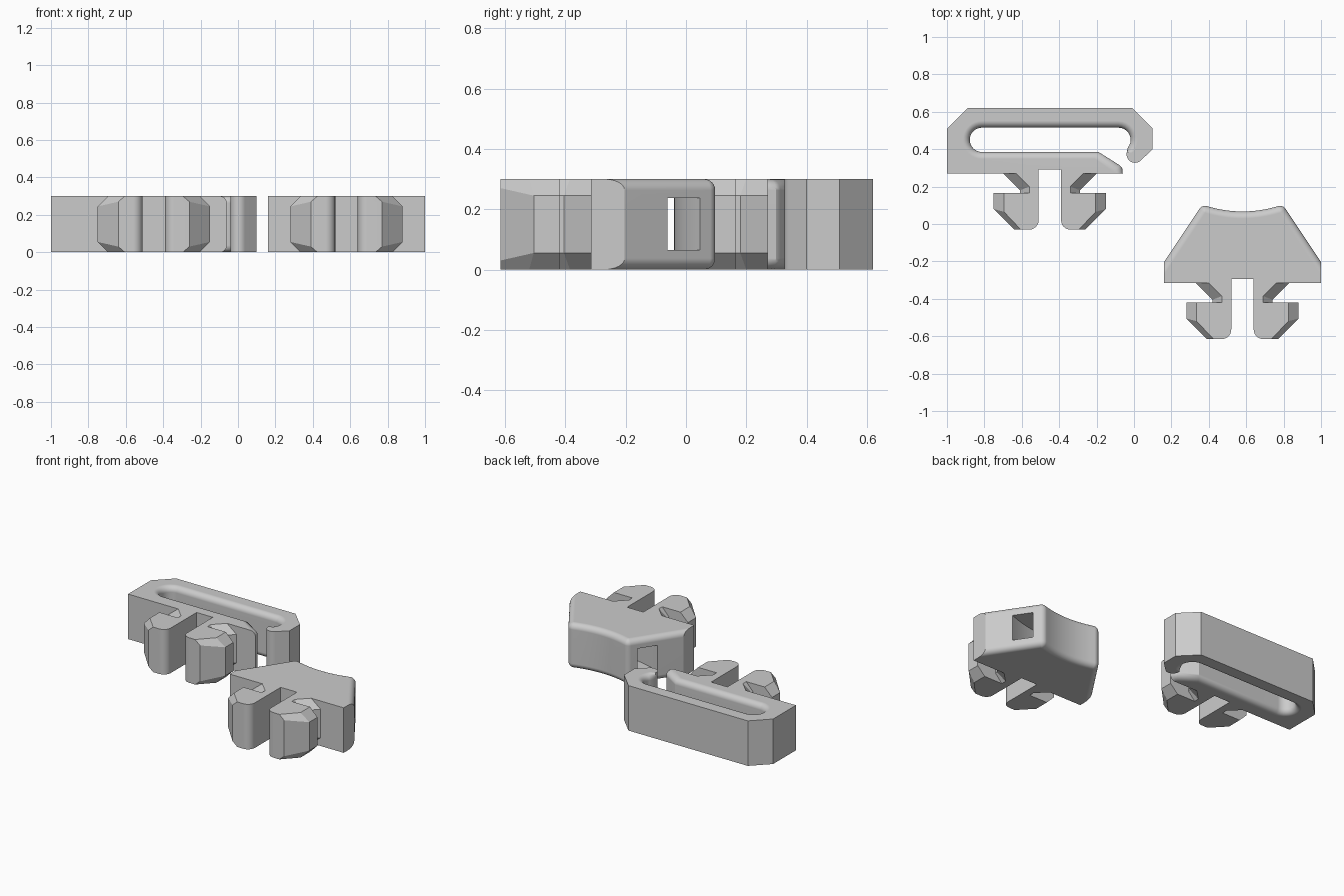
import bpy, bmesh
from math import sin, cos, pi, radians, sqrt

cube = bpy.data.objects.get("Cube")
if cube:
    bpy.data.objects.remove(cube, do_unlink=True)

H = 0.30        # height of every part
R = 0.037       # radius of the rounded edges

grey = bpy.data.materials.new("plain_grey")
grey.use_nodes = True
grey.diffuse_color = (0.6, 0.6, 0.6, 1)
grey.node_tree.nodes["Principled BSDF"].inputs["Base Color"].default_value = (0.6, 0.6, 0.6, 1)


def arc(cx, cy, r, a0, a1, n=10):
    """Points on an arc, angles in degrees."""
    angles = [radians(a0 + (a1 - a0) * i / n) for i in range(n + 1)]
    return [(cx + r * cos(a), cy + r * sin(a)) for a in angles]


def loft(name, layers):
    """Solid through rings of 3D points that all have the same count."""
    bm = bmesh.new()
    rings = [[bm.verts.new(p) for p in ring] for ring in layers]
    for low, high in zip(rings, rings[1:]):
        for i in range(len(low)):
            bm.faces.new((low[i - 1], low[i], high[i], high[i - 1]))
    bm.faces.new(rings[0])
    bm.faces.new(rings[-1])
    bmesh.ops.remove_doubles(bm, verts=bm.verts, dist=1e-5)
    bmesh.ops.recalc_face_normals(bm, faces=bm.faces)
    mesh = bpy.data.meshes.new(name)
    bm.to_mesh(mesh)
    bm.free()
    mesh.materials.append(grey)
    obj = bpy.data.objects.new(name, mesh)
    bpy.context.collection.objects.link(obj)
    return obj


def select(obj):
    bpy.ops.object.select_all(action='DESELECT')
    obj.select_set(True)
    bpy.context.view_layer.objects.active = obj


def smooth(obj):
    select(obj)
    bpy.ops.object.shade_smooth_by_angle(angle=radians(30))
    mod = obj.modifiers.new("even_normals", 'WEIGHTED_NORMAL')
    mod.keep_sharp = True


def rounded_layers(outline, steps=6):
    """Rings of outline(f): f is 1 on the flat faces and 0 on the walls."""
    lower = []
    for k in range(steps + 1):
        t = pi / 2 * k / steps
        lower.append((R * (1 - cos(t)), 1 - sin(t)))
    upper = [(H - z, f) for z, f in reversed(lower)]
    return [[(x, y, z) for x, y in outline(f)] for z, f in lower + upper]


def notch(cx, base):
    """Slit between the two prongs, cut a little into the body."""
    return [(cx + 0.06, base), (cx + 0.06, base + 0.022),
            (cx - 0.06, base + 0.022), (cx - 0.06, base)]


# Snap prong: outline at mid height and on the flat faces, plus chamfer depth
inner = [(0.06, 0)] + arc(0.11, -0.25, 0.05, 180, 270, 6)
wall = [(0.19, -0.30), (0.30, -0.19), (0.30, -0.105), (0.16, -0.105), (0.16, -0.09), (0.25, 0)]
flat = [(0.155, -0.30), (0.245, -0.205), (0.245, -0.105), (0.11, -0.105), (0.11, -0.07), (0.18, 0)]
drop = [0.03] + [0.055] * 5


def prongs(name, cx, base):
    for side, label in ((1, "left"), (-1, "right")):
        def ring(outer, heights, edge):
            pts = [(u, v, edge) for u, v in inner]
            pts += [(u, v, h) for (u, v), h in zip(outer, heights)]
            return [(cx + side * u, base + v, z) for u, v, z in pts]
        obj = loft(f"{name}_{label}_prong", [
            ring(flat, [0] * 6, 0),
            ring(wall, drop, 0.055),
            ring(wall, [H - d for d in drop], H - 0.055),
            ring(flat, [H] * 6, H)])
        smooth(obj)


# Strap hook: open loop with a long slot
def hook_outline(f):
    d = R * f
    tip_wall = [(-0.19, 0.385), (-0.075, 0.313), (-0.063, 0.298), (-0.06, 0.27)]
    tip_flat = [(-0.21, 0.348), (-0.115, 0.284), (-0.106, 0.278), (-0.096, 0.27)]
    tip = [(a + (c - a) * f, b + (e - b) * f)
           for (a, b), (c, e) in zip(tip_wall, tip_flat)]
    pts = [(-1, 0.27), (-1, 0.51), (-0.89, 0.62), (-0.01, 0.62), (0.10, 0.51), (0.10, 0.40)]
    pts += arc(0.005, 0.372, 0.045, 315, 170)             # bulb at the hook end
    pts += arc(-0.083, 0.45, 0.065 + d, -40, 90)          # slot, hook side
    pts += arc(-0.813, 0.45, 0.065 + d, 90, 270, 16)      # slot, closed side
    return pts + tip + notch(-0.45, 0.27)


smooth(loft("strap_hook_body", rounded_layers(hook_outline)))
prongs("strap_hook", -0.45, 0.27)


# Strap anchor: trapezoid with a concave rounded top
CX = 0.58
BASE = -0.315


def anchor_outline(f):
    d = R * (1 - f)
    ny = 0.555                                  # upward part of the slope normal
    slope = 33.7
    radius = 0.68
    a = 17.1                                    # half angle of the concave top
    half = [(0.42, BASE), (0.42, -0.27 + d / ny)]
    half += arc(0.20, 0.06, d, slope, 90 + a, 8)
    top = arc(0, 0.71, radius - d, 270 + a, 270 - a, 16)[1:-1]
    pts = half + top + [(-u, v) for u, v in reversed(half)]
    return [(CX + u, v) for u, v in pts] + notch(CX, BASE)[::-1][0:4]


anchor = loft("strap_anchor_body", rounded_layers(anchor_outline))

# Curved strap tunnel from slope to slope
us = [-0.44 + 0.88 * i / 24 for i in range(25)]
tunnel = loft("tunnel_cutter", [
    [(CX + u, -0.127 + 0.615 * u * u, 0.065), (CX + u, -0.04 + 1.33 * u * u, 0.065),
     (CX + u, -0.04 + 1.33 * u * u, 0.237), (CX + u, -0.127 + 0.615 * u * u, 0.237)]
    for u in us])
tunnel.hide_render = True
cut = anchor.modifiers.new("tunnel", 'BOOLEAN')
cut.operation = 'DIFFERENCE'
cut.solver = 'EXACT'
cut.object = tunnel
select(anchor)
bpy.ops.object.modifier_apply(modifier=cut.name)
bpy.data.objects.remove(tunnel, do_unlink=True)
smooth(anchor)
prongs("strap_anchor", CX, BASE)
